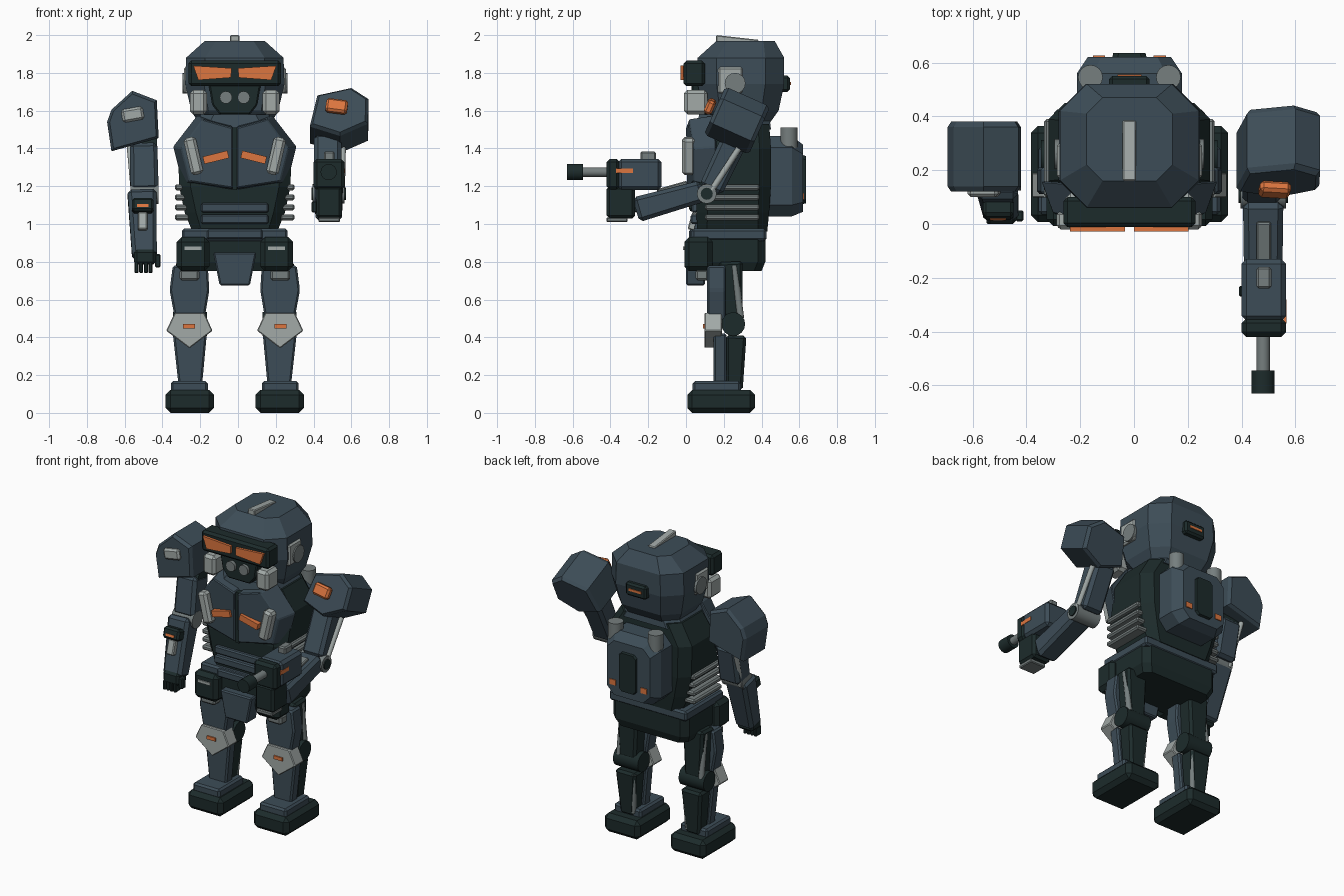
import bpy, bmesh, math
from mathutils import Vector, Matrix

if "Cube" in bpy.data.objects:
    bpy.data.objects.remove(bpy.data.objects["Cube"])


def material(name, r, g, b):
    m = bpy.data.materials.new(name)
    m.diffuse_color = (r, g, b, 1)
    m.use_nodes = True
    m.node_tree.nodes["Principled BSDF"].inputs["Base Color"].default_value = m.diffuse_color
    return m


STEEL = material("steel_blue", 0.046, 0.073, 0.095)
DARK = material("dark_green_black", 0.012, 0.024, 0.024)
LIGHT = material("light_grey", 0.36, 0.40, 0.39)
METAL = material("mid_grey", 0.18, 0.21, 0.21)
ORANGE = material("orange", 0.72, 0.18, 0.05)
BODY = -0.017      # sideways shift of head, torso and legs
shift = BODY       # shift used for the part being built


def finish(name, bm, mat, bevel=0.0, smooth=False):
    bmesh.ops.recalc_face_normals(bm, faces=bm.faces)
    if bevel:
        bmesh.ops.bevel(bm, geom=list(bm.edges), offset=bevel, segments=1,
                        affect='EDGES', clamp_overlap=True)
    bm.transform(Matrix.Translation((shift, 0, 0)))
    me = bpy.data.meshes.new(name)
    bm.to_mesh(me)
    bm.free()
    me.materials.append(mat)
    ob = bpy.data.objects.new(name, me)
    bpy.context.collection.objects.link(ob)
    if smooth:
        bpy.context.view_layer.objects.active = ob
        ob.select_set(True)
        bpy.ops.object.shade_smooth_by_angle(angle=math.radians(40))
        ob.select_set(False)
    return ob


def skin(name, rings, mat, bevel=0.0):
    """Join equal-length rings of points and cap both ends."""
    bm = bmesh.new()
    rows = [[bm.verts.new(p) for p in r] for r in rings]
    n = len(rows[0])
    for a, b in zip(rows, rows[1:]):
        for i in range(n):
            bm.faces.new((a[i], a[(i + 1) % n], b[(i + 1) % n], b[i]))
    bm.faces.new(rows[0])
    bm.faces.new(rows[-1])
    return finish(name, bm, mat, bevel)


def box(name, x, y, z, mat, bevel=0.0, rot=(0, 0, 0)):
    """Box from (min, max) pairs, turned about its centre in degrees."""
    lo, hi = Vector((x[0], y[0], z[0])), Vector((x[1], y[1], z[1]))
    m = Matrix.Translation((lo + hi) / 2)
    for a, ax in zip(rot, 'XYZ'):
        m = m @ Matrix.Rotation(math.radians(a), 4, ax)
    bm = bmesh.new()
    bmesh.ops.create_cube(bm, size=1, matrix=m @ Matrix.Diagonal((*(hi - lo), 1)))
    return finish(name, bm, mat, bevel)


def mbox(name, s, x, *args, **kw):
    """Box on side s, with x measured outward."""
    return box(name, sorted((s * x[0], s * x[1])), *args, **kw)


def tube(name, a, b, r, mat, sides=16):
    a, b = Vector(a), Vector(b)
    m = Matrix.Translation((a + b) / 2) @ (b - a).to_track_quat('Z', 'Y').to_matrix().to_4x4()
    bm = bmesh.new()
    bmesh.ops.create_cone(bm, cap_ends=True, segments=sides, radius1=r, radius2=r,
                          matrix=m, depth=(b - a).length)
    return finish(name, bm, mat, smooth=True)


def prism(name, pts, y0, y1, mat, s=1, bevel=0.0):
    """x-z outline pulled from y0 to y1."""
    return skin(name, [[(s * x, y, z) for x, z in pts] for y in (y0, y1)], mat, bevel)


def octagons(name, rows, mat):
    """Stack of chamfered rectangles: z, half width, y front, y back, chamfer."""
    rings = []
    for z, h, f, b, c in rows:
        q = [(-h + c, f), (h - c, f), (h, f + c), (h, b - c),
             (h - c, b), (-h + c, b), (-h, b - c), (-h, f + c)]
        rings.append([(x, y, z) for x, y in q])
    return skin(name, rings, mat)


def beam(name, a, b, start, end, mat, bevel=0.015):
    """Tapered limb block; start and end are (width, depth)."""
    a, b = Vector(a), Vector(b)
    d = (b - a).normalized()
    ux = (Vector((1, 0, 0)) - d * d.x).normalized()
    uy = d.cross(ux)
    rings = [[p + ux * (i * w / 2) + uy * (j * t / 2)
              for i, j in ((-1, -1), (1, -1), (1, 1), (-1, 1))]
             for p, (w, t) in ((a, start), (b, end))]
    return skin(name, rings, mat, bevel)


# Head shell, crest, visor and mask
octagons("head_shell", [(1.53, .19, .15, .44, .07), (1.60, .23, .09, .49, .09),
                        (1.74, .263, .062, .52, .1), (1.88, .258, .062, .52, .1),
                        (1.968, .16, .16, .47, .06)], STEEL)
skin("head_crest", [[(x, .16, 1.95), (x, .16, 2.0), (x, .385, 1.975), (x, .385, 1.95)]
                    for x in (-.025, .025)], LIGHT, .005)
octagons("neck", [(1.48, .15, .14, .42, .05), (1.58, .15, .14, .42, .05)], DARK)
box("visor_frame", (-.245, .245), (-.012, .1), (1.73, 1.865), DARK, .015)
prism("face_mask", [(-.14, 1.75), (.14, 1.75), (.12, 1.63), (.08, 1.58), (-.08, 1.58),
                    (-.12, 1.63)], .03, .15, DARK, bevel=.008)
box("rear_sensor", (-.075, .075), (.5, .55), (1.70, 1.785), DARK, .012)
box("rear_sensor_light", (-.045, .045), (.545, .555), (1.737, 1.752), ORANGE)
for s in (-1, 1):
    prism("visor_lens", [(.22, 1.838), (.017, 1.825), (.02, 1.775), (.193, 1.762)],
          -.028, 0, ORANGE, s)
    tube("mask_vent", (s * .047, .01, 1.67), (s * .047, .05, 1.67), .033, METAL)
    mbox("cheek_guard", s, (.147, .237), (-.01, .115), (1.58, 1.71), LIGHT, .018)
    mbox("ear_plate", s, (.24, .27), (.17, .3), (1.69, 1.83), LIGHT, .01)
    tube("ear_disc", (s * .25, .26, 1.745), (s * .278, .26, 1.745), .055, METAL)

# Torso core, collar and belly plates
octagons("torso_core", [(.96, .225, .06, .43, .05), (1.06, .265, .055, .44, .06),
                        (1.2, .295, .055, .45, .06), (1.4, .30, .1, .45, .06),
                        (1.53, .22, .11, .44, .06)], DARK)
octagons("collar", [(1.50, .225, .05, .45, .07), (1.58, .18, .07, .44, .07)], STEEL)
for z, h, f in ((1.06, .178, .03), (1.0, .178, .025), (.92, .148, .015)):
    box("belly_plate", (-h, h), (f, .14), (z, z + .05), STEEL, .008)

# Chest armour
for s in (-1, 1):
    front = [(.012, .0, 1.51), (.17, .015, 1.555), (.285, .04, 1.4),
             (.24, .04, 1.225), (.012, .005, 1.19)]
    back = [(.012, .14, 1.53), (.2, .15, 1.575), (.328, .16, 1.41),
            (.275, .15, 1.20), (.012, .14, 1.17)]
    skin("chest_plate", [[(s * x, y, z) for x, y, z in r] for r in (front, back)], STEEL, .006)
    mbox("chest_strip", s, (.186, .252), (-.02, .05), (1.26, 1.46), LIGHT, .015,
         rot=(0, s * 13, 0))
    mbox("chest_light", s, (.033, .167), (-.012, .04), (1.333, 1.373), ORANGE,
         rot=(0, s * 14, 0))
    for i in range(4):
        z = 1.035 + i * .053
        mbox("side_rib", s, (.24, .317), (.1, .39), (z - .016, z + .016), METAL, .009)
box("chest_seam", (-.013, .013), (.015, .12), (1.18, 1.51), DARK)


# Backpack
def pack_ring(y, h, z0, z1, c):
    return [(x, y, z) for x, z in ((-h + c, z0), (h - c, z0), (h, z0 + c), (h, z1 - c),
                                   (h - c, z1), (-h + c, z1), (-h, z1 - c), (-h, z0 + c))]


skin("backpack", [pack_ring(.42, .195, 1.04, 1.465, .06), pack_ring(.56, .195, 1.04, 1.465, .06),
                  pack_ring(.62, .155, 1.065, 1.42, .05)], STEEL)
skin("backpack_panel", [pack_ring(.60, .068, 1.1, 1.37, .02),
                        pack_ring(.635, .06, 1.11, 1.36, .02)], DARK)
for s in (-1, 1):
    tube("backpack_exhaust", (s * .145, .545, 1.38), (s * .145, .545, 1.51), .046, METAL)
    mbox("backpack_light", s, (.09, .135), (.6, .626), (1.13, 1.165), ORANGE)

# Belt, pelvis and pouches
box("belt", (-.28, .28), (.03, .425), (.91, .975), STEEL, .012)
octagons("pelvis", [(.75, .25, .07, .40, .04), (.80, .275, .05, .42, .04),
                    (.92, .275, .05, .42, .04)], DARK)
prism("groin_guard", [(-.115, .85), (.115, .85), (.08, .675), (-.08, .675)], .0, .1,
      STEEL, bevel=.008)
for s in (-1, 1):
    mbox("hip_pouch", s, (.135, .308), (-.008, .14), (.75, .93), DARK, .025)
    mbox("pouch_label", s, (.175, .265), (-.015, .0), (.863, .881), LIGHT)

# Legs
for s in (-1, 1):
    shift = BODY - s * .017
    mbox("hip_clasp", s, (.205, .31), (.05, .12), (.70, .76), METAL, .012)
    prism("thigh_armour", [(.16, .78), (.345, .78), (.362, .65), (.325, .45),
                           (.185, .45), (.152, .65)], .112, .21, STEEL, s, .01)
    beam("thigh_core", (s * .255, .235, .8), (s * .255, .25, .48), (.15, .13), (.12, .10), DARK)
    tube("thigh_piston", (s * .315, .255, .78), (s * .315, .29, .5), .018, METAL)
    tube("knee_joint", (s * .165, .25, .47), (s * .345, .25, .47), .063, DARK)
    prism("knee_guard", [(.178, .53), (.335, .53), (.38, .435), (.257, .342), (.135, .435)],
          .098, .19, LIGHT, s, .005)
    mbox("knee_light", s, (.228, .29), (.09, .12), (.448, .47), ORANGE)
    prism("shin_armour", [(.165, .42), (.345, .42), (.315, .15), (.19, .15)],
          .145, .215, STEEL, s, .01)
    beam("calf_core", (s * .255, .265, .41), (s * .255, .255, .12), (.15, .11), (.10, .09), DARK)
    tube("calf_piston", (s * .2, .3, .4), (s * .215, .285, .14), .016, METAL)
    mbox("ankle_cover", s, (.16, .355), (.035, .29), (.11, .168), STEEL, .012)
    mbox("boot", s, (.127, .383), (.007, .365), (.0, .122), DARK, .026)
shift = 0.0


# Shoulder armour: x-z outlines relative to the pad centre
def shoulder(name, centre, pts, half, tilt):
    m = Matrix.Translation(centre) @ Matrix.Rotation(math.radians(tilt), 4, 'X')
    rings = [[m @ Vector((x * k, y, z * k)) for x, z in pts]
             for y, k in ((-half, .9), (-half + .02, 1), (half - .02, 1), (half, .9))]
    return skin(name, rings, STEEL)


shoulder("left_shoulder", (-.555, .25, 1.54), [(-.115, -.155), (-.138, .0), (-.115, .065),
         (-.005, .165), (.125, .115), (.135, -.085)], .13, 0)
shoulder("right_shoulder", (.535, .27, 1.547), [(.157, .075), (.065, .14), (-.115, .097),
         (-.155, -.083), (.005, -.138), (.153, -.067)], .13, -24)
box("left_shoulder_plate", (-.615, -.5), (.1, .14), (1.545, 1.615), LIGHT, .012, (0, -10, 0))
box("right_shoulder_light", (.465, .58), (.105, .15), (1.585, 1.66), ORANGE, .012, (-24, 8, 0))

# Lowered arm
tube("left_shoulder_joint", (-.56, .25, 1.41), (-.43, .25, 1.41), .05, DARK)
beam("left_upper_arm", (-.5, .245, 1.42), (-.495, .2, 1.17), (.145, .15), (.15, .14), STEEL, .02)
tube("left_elbow", (-.57, .18, 1.16), (-.42, .18, 1.16), .055, METAL)
tube("left_arm_piston", (-.575, .31, 1.42), (-.55, .22, 1.14), .015, LIGHT)
beam("left_forearm", (-.508, .165, 1.17), (-.495, .06, .82), (.155, .14), (.13, .11), STEEL, .02)
box("wrist_console", (-.562, -.447), (.02, .11), (1.058, 1.13), DARK, .012, (-16, 0, 0))
box("wrist_console_light", (-.535, -.475), (.014, .03), (1.088, 1.103), ORANGE, 0, (-16, 0, 0))
box("forearm_strip", (-.53, -.48), (.02, .07), (.965, 1.06), LIGHT, .006, (-16, 0, 0))
box("left_hand", (-.55, -.435), (.0, .1), (.785, .865), DARK, .015)
for i in range(4):
    box("left_finger", (-.548 + i * .025, -.527 + i * .025), (.0, .055), (.74, .8), DARK, .005)
box("left_thumb", (-.44, -.41), (.01, .05), (.77, .84), DARK, .006)

# Raised arm
tube("right_shoulder_joint", (.41, .25, 1.42), (.54, .25, 1.42), .05, DARK)
beam("right_upper_arm", (.475, .26, 1.45), (.475, .13, 1.18), (.145, .14), (.145, .13), STEEL, .02)
tube("right_elbow", (.395, .11, 1.16), (.565, .11, 1.16), .052, METAL)
tube("right_elbow_cap", (.388, .11, 1.16), (.572, .11, 1.16), .032, DARK)
tube("right_arm_piston", (.555, .28, 1.4), (.55, .13, 1.17), .016, LIGHT)
beam("right_forearm", (.48, .09, 1.175), (.48, -.265, 1.075), (.15, .115), (.14, .135), STEEL, .02)
beam("forearm_rail", (.482, .01, 1.21), (.482, -.15, 1.165), (.055, .04), (.055, .04), METAL, .006)

# Blaster
box("blaster_body", (.4, .565), (-.36, -.13), (1.18, 1.345), STEEL, .018)
box("blaster_front", (.4, .565), (-.42, -.35), (1.18, 1.345), DARK, .018)
box("blaster_grip", (.415, .55), (-.42, -.27), (1.03, 1.2), DARK, .015)
box("blaster_magazine", (.425, .54), (-.42, -.31), (1.01, 1.035), METAL, .005)
box("blaster_sight", (.455, .51), (-.24, -.16), (1.335, 1.385), METAL, .008)
box("blaster_light", (.555, .567), (-.37, -.28), (1.27, 1.295), ORANGE)
box("trigger_thumb", (.39, .42), (-.27, -.23), (1.06, 1.12), DARK, .006)
tube("blaster_barrel", (.48, -.4, 1.275), (.48, -.57, 1.275), .025, METAL)
tube("blaster_muzzle", (.48, -.545, 1.275), (.48, -.63, 1.275), .043, DARK)
